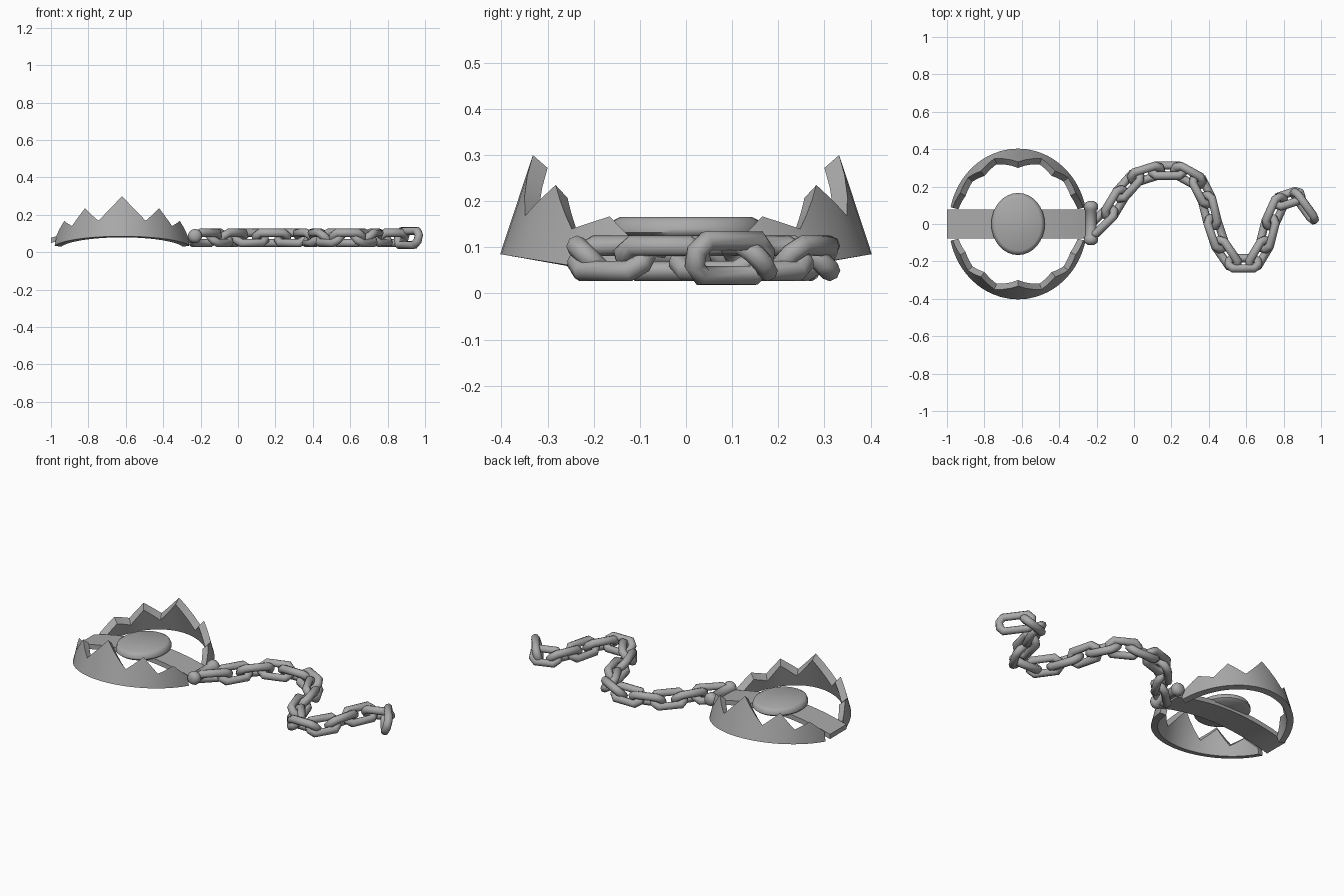
import bpy, bmesh
from math import sin, cos, radians, atan2, pi
from mathutils import Matrix, Vector

cube = bpy.data.objects.get("Cube")
if cube:
    bpy.data.objects.remove(cube, do_unlink=True)

steel = bpy.data.materials.new("grey steel")
steel.use_nodes = True
GREY = (0.4, 0.4, 0.4, 1)
steel.diffuse_color = GREY
steel.node_tree.nodes["Principled BSDF"].inputs["Base Color"].default_value = GREY

CX = -0.62  # trap centre


def finish(bm, name, angle=35):
    bmesh.ops.recalc_face_normals(bm, faces=bm.faces)
    mesh = bpy.data.meshes.new(name)
    bm.to_mesh(mesh)
    bm.free()
    mesh.materials.append(steel)
    obj = bpy.data.objects.new(name, mesh)
    bpy.context.collection.objects.link(obj)
    bpy.ops.object.select_all(action='DESELECT')
    obj.select_set(True)
    bpy.context.view_layer.objects.active = obj
    bpy.ops.object.shade_smooth_by_angle(angle=radians(angle))
    return obj


def loft(bm, sections, closed=False):
    """Skin a row of equal vertex loops; cap the ends when open."""
    rings = [[bm.verts.new(p) for p in s] for s in sections]
    n = len(rings[0])
    for a, b in zip(rings, rings[1:]):
        for i in range(n):
            j = (i + 1) % n
            bm.faces.new((a[i], a[j], b[j], b[i]))
    bm.faces.new(rings[0])
    bm.faces.new(rings[-1])


# Toothed jaws: (angle from the middle, top height) for half a jaw
TEETH = [(0, .30), (21, .168), (36, .235), (49, .14), (63, .167), (77, .09)]
half = []
for (a0, h0), (a1, h1) in zip(TEETH, TEETH[1:]):
    half += [(a0 + (a1 - a0) * k / 3, h0 + (h1 - h0) * k / 3) for k in range(3)]
half.append(TEETH[-1])
outline = [(-a, h) for a, h in reversed(half[1:])] + half


def jaw(name, side):
    bm = bmesh.new()
    sections = []
    for ang, top in outline:
        s, c = sin(radians(ang)), cos(radians(ang))
        base = 0.02 + 0.065 * c

        def point(z, inset, drop):
            h = z - base
            return (CX + (0.37 - 0.2 * h - inset) * s,
                    side * (0.403 - 0.33 * h - inset) * c, z - drop)
        sections.append([point(base, 0, 0), point(top, 0, 0),
                         point(top, 0.032, 0.028), point(base, 0.036, 0.006)])
    loft(bm, sections)
    finish(bm, name, 25)


jaw("front_jaw", -1)
jaw("back_jaw", 1)

# Arched base strap
bm = bmesh.new()
strap = []
for k in range(17):
    t = k / 8 - 1
    x, z = CX + 0.38 * t, 0.118 - 0.055 * t * t
    strap.append([(x, y, z + dz) for y, dz in
                  ((-.077, -.014), (.077, -.014), (.077, .014), (-.077, .014))])
loft(bm, strap)
finish(bm, "base_strap")

# Oval trigger pad with a softened rim
bm = bmesh.new()
pad = []
for scale, z in ((0.9, .12), (1, .132), (1, .14), (0.95, .158), (0.86, .166)):
    pad.append([(CX + .143 * scale * cos(2 * pi * i / 32),
                 .166 * scale * sin(2 * pi * i / 32), z) for i in range(32)])
loft(bm, pad)
finish(bm, "trigger_pad", 50)

# Hinge pin with rounded heads
bm = bmesh.new()
pin = []
for y, r in ((-.112, .016), (-.104, .030), (-.09, .038), (-.07, .036), (-.062, .029),
             (.07, .029), (.078, .036), (.1, .038), (.114, .030), (.122, .016)):
    pin.append([(-.23 + r * cos(2 * pi * i / 16), y, .086 + r * sin(2 * pi * i / 16))
                for i in range(16)])
loft(bm, pin)
finish(bm, "hinge_pin", 50)

# Chain: each link joins two neighbouring points of the path
WIRE, RING = 0.023, 0.042
JOINTS = [(-.22, -.03), (-.13, .06), (-.07, .16), (.01, .25), (.12, .285), (.24, .285),
          (.34, .23), (.39, .13), (.42, .01), (.46, -.11), (.53, -.21), (.64, -.21),
          (.70, -.11), (.73, .01), (.78, .12), (.87, .15), (.95, .04)]
links = list(zip(JOINTS, JOINTS[1:]))
for n, (a, b) in enumerate(links):
    a, b = Vector(a), Vector(b)
    d, mid = b - a, (a + b) / 2
    stretch = max(0.0, d.length / 2 + WIRE - RING * cos(pi / 8))
    roll = radians(45 if n % 2 else -45)
    if n == len(links) - 1:
        roll = radians(75)
    place = (Matrix.Translation((mid.x, mid.y, 0.076))
             @ Matrix.Rotation(atan2(d.y, d.x), 4, 'Z') @ Matrix.Rotation(roll, 4, 'X'))
    bm = bmesh.new()
    grid = []
    for i in range(8):
        u = 2 * pi * (i + 0.5) / 8
        shift = stretch if cos(u) > 0 else -stretch
        row = []
        for j in range(8):
            v = 2 * pi * j / 8
            r = RING + WIRE * cos(v)
            row.append(bm.verts.new(place @ Vector(
                (r * cos(u) + shift, r * sin(u), WIRE * sin(v)))))
        grid.append(row)
    for i in range(8):
        for j in range(8):
            k, m = (i + 1) % 8, (j + 1) % 8
            bm.faces.new((grid[i][j], grid[k][j], grid[k][m], grid[i][m]))
    finish(bm, "chain_link_%02d" % (n + 1), 60)
